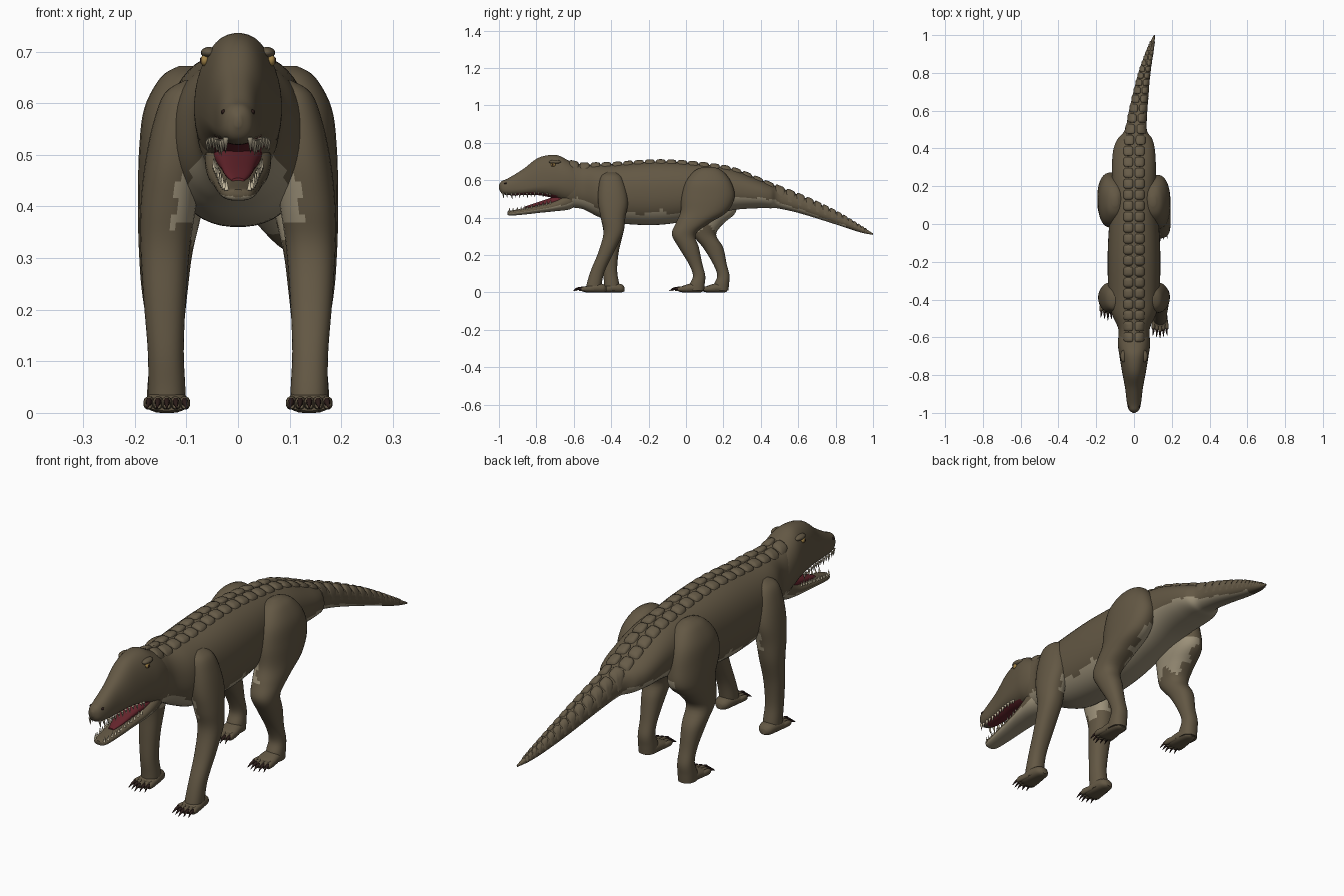
import bpy, bmesh, math
from mathutils import Vector, Matrix

if "Cube" in bpy.data.objects:
    bpy.data.objects.remove(bpy.data.objects["Cube"], do_unlink=True)


def material(name, rgb):
    m = bpy.data.materials.new(name)
    m.use_nodes = True
    m.diffuse_color = (*rgb, 1)
    m.node_tree.nodes["Principled BSDF"].inputs["Base Color"].default_value = (*rgb, 1)
    m.node_tree.nodes["Principled BSDF"].inputs["Roughness"].default_value = 0.9
    return m


HIDE = material("brown hide", (0.125, 0.097, 0.058))
BELLY = material("pale belly", (0.33, 0.28, 0.19))
SCUTE = material("scute brown", (0.135, 0.106, 0.065))
CLAW = material("dark claw", (0.025, 0.012, 0.01))
FLESH = material("mouth red", (0.13, 0.018, 0.025))
TOOTH = material("ivory tooth", (0.55, 0.48, 0.34))
EYE = material("amber eye", (0.35, 0.22, 0.06))


def finish(name, bm, *mats):
    bmesh.ops.recalc_face_normals(bm, faces=bm.faces)
    for f in bm.faces:
        f.smooth = True
    mesh = bpy.data.meshes.new(name)
    bm.to_mesh(mesh)
    bm.free()
    for m in mats:
        mesh.materials.append(m)
    mesh.set_sharp_from_angle(angle=math.radians(50))
    ob = bpy.data.objects.new(name, mesh)
    bpy.context.collection.objects.link(ob)
    return ob


def spline(stations, steps=5):
    """Smooth curve through all the stations."""
    pts = [stations[0], *stations, stations[-1]]
    out = []
    for a, b, c, d in zip(pts, pts[1:], pts[2:], pts[3:]):
        for i in range(steps):
            t = i / steps
            out.append([q + t / 2 * (r - p + t * (2*p - 5*q + 4*r - s + t * (3*(q - r) + s - p)))
                        for p, q, r, s in zip(a, b, c, d)])
    return out + [list(stations[-1])]


def power(v, e=0.88):
    return math.copysign(abs(v) ** e, v)


def add_loft(bm, stations, axis="Y", seg=32, steps=5):
    """Stations: x, y, z, half width, half height and optional lower half height."""
    rings = []
    for s in spline(stations, steps):
        x, y, z, w, h = s[:5]
        ring = []
        for k in range(seg):
            a = math.tau * (k + 0.5) / seg
            c, n = power(math.cos(a)), power(math.sin(a))
            r = s[5] if len(s) > 5 and n < 0 else h
            p = (x + w*c, y, z + r*n) if axis == "Y" else (x + w*c, y + r*n, z)
            ring.append(bm.verts.new((p[0], p[1], max(0, p[2]))))
        rings.append(ring)
    for p, q in zip(rings, rings[1:]):
        for k in range(seg):
            j = (k + 1) % seg
            bm.faces.new((p[k], p[j], q[j], q[k]))
    bm.faces.new(rings[0])
    bm.faces.new(rings[-1][::-1])


def loft(name, stations, mats, rule=None, **kw):
    bm = bmesh.new()
    add_loft(bm, stations, **kw)
    bmesh.ops.recalc_face_normals(bm, faces=bm.faces)
    bm.normal_update()
    for f in bm.faces:
        f.material_index = int(bool(rule and rule(f.calc_center_median(), f.normal)))
    return finish(name, bm, *mats)


def add_cone(bm, base, tip, r):
    base, tip = Vector(base), Vector(tip)
    d = tip - base
    turn = d.to_track_quat("Z", "Y").to_matrix().to_4x4()
    bmesh.ops.create_cone(bm, cap_ends=True, segments=8, radius1=r, radius2=0, depth=d.length,
                          matrix=Matrix.Translation((base + tip) / 2) @ turn)


def ball(name, at, size, mat):
    bm = bmesh.new()
    bmesh.ops.create_uvsphere(bm, u_segments=16, v_segments=10, radius=1,
                              matrix=Matrix.Translation(at) @ Matrix.Diagonal((*size, 1)))
    return finish(name, bm, mat)


# Neck, trunk and curving tail
BODY = [(0, -.7, .6, .06, .1), (0, -.62, .578, .08, .12), (0, -.55, .565, .085, .12),
        (0, -.47, .545, .12, .14), (0, -.38, .53, .135, .157), (0, -.2, .53, .14, .17),
        (0, -.05, .535, .135, .163), (0, .1, .545, .122, .14), (0, .25, .55, .118, .11),
        (0, .38, .53, .112, .08), (.005, .45, .515, .092, .065), (.01, .5, .505, .058, .057),
        (.025, .62, .467, .047, .047), (.055, .8, .398, .032, .034),
        (.088, .93, .34, .018, .018), (.108, 1, .312, .003, .004)]
FINE = spline(BODY, 8)


def section(y):
    for a, b in zip(FINE, FINE[1:]):
        if a[1] <= y <= b[1]:
            t = (y - a[1]) / (b[1] - a[1])
            return [p + t * (q - p) for p, q in zip(a, b)]
    return FINE[0] if y < 0 else FINE[-1]


def underside(c, n):
    x, y, z, w, h = section(c.y)
    limit = -0.62 if y < 0 else max(-0.62, -0.25 - abs(y - 0.38) * 1.3)
    return y < 0.86 and (c.z - z) / h < limit + 0.07 * math.sin(y * 31) + 0.04 * math.sin(y * 83)


loft("body_and_tail", BODY, (HIDE, BELLY), underside, seg=48, steps=8)


# Two rows of domed plates draped along the back
def back_z(x, y):
    cx, _, cz, w, h = section(y)
    u = min(1, abs(x - cx) / w) ** (1 / 0.88)
    return cz + h * power(math.sqrt(1 - u * u))


bm = bmesh.new()
y = -0.6
while y < 0.97:
    cx, _, _, w, _ = section(y)
    size = max(0.007, min(0.027, w * 0.48))
    for side in (-1, 1):
        mid = cx + side * size * 1.12
        rings = []
        for r, lift in ((1, -.006), (.93, .006), (.7, .011), (.3, .013)):
            ring = []
            for k in range(16):
                a = math.tau * k / 16
                px = mid + size * r * power(math.cos(a), 0.55)
                py = y + size * r * power(math.sin(a), 0.55)
                ring.append(bm.verts.new((px, py, back_z(px, py) + lift * min(1, size / 0.02))))
            rings.append(ring)
        for p, q in zip(rings, rings[1:]):
            for k in range(16):
                bm.faces.new((p[k - 1], p[k], q[k], q[k - 1]))
        bm.faces.new(rings[-1])
    y += size * 2.15
finish("back_plates", bm, SCUTE)

# Skull with a red palate, lower jaw and tongue
SKULL = [(0, -1, .565, .006, .01, .01), (0, -.985, .56, .026, .035, .03),
         (0, -.95, .555, .037, .056, .035), (0, -.87, .56, .047, .1, .04),
         (0, -.79, .575, .062, .145, .055), (0, -.7, .59, .077, .146, .088),
         (0, -.64, .59, .085, .122, .11), (0, -.58, .575, .08, .1, .1),
         (0, -.53, .57, .06, .06, .07)]
JAW = [(0, -.955, .425, .012, .008), (0, -.94, .424, .03, .013), (0, -.87, .433, .04, .017),
       (0, -.78, .448, .049, .022), (0, -.7, .464, .059, .03), (0, -.62, .495, .064, .05),
       (0, -.56, .53, .05, .05)]
loft("skull", SKULL, (HIDE, FLESH), lambda c, n: n.z < -.75 and -.95 < c.y < -.66, seg=40)
loft("lower_jaw", JAW, (HIDE, BELLY), lambda c, n: n.z < -.25)
loft("tongue", [(0, -.87, .45, .012, .005), (0, -.82, .464, .026, .01), (0, -.74, .482, .036, .018),
                (0, -.65, .5, .05, .03)], (FLESH,))


# Teeth along both jaws
def at_y(stations, y):
    return min(spline(stations, 12), key=lambda s: abs(s[1] - y))


bm = bmesh.new()
for side in (-1, 1):
    for i in range(13):
        x, y, z, w, h, low = at_y(SKULL, -.978 + i * .021)
        size = .034 - .008 * (i % 2) - .0008 * i
        root = z - low * .75
        add_cone(bm, (side * w * .8, y, root), (side * w * .83, y + .004, root - size), .006)
    for i in range(12):
        x, y, z, w, h = at_y(JAW, -.945 + i * .02)
        root = z + h * .6
        add_cone(bm, (side * w * .8, y, root), (side * w * .85, y + .003, root + .027 - .006 * (i % 2)), .005)
finish("teeth", bm, TOOTH)


# Legs: each side stands in its own stride
FORE = [(.09, -.4, .645, .012, .02), (.1, -.4, .62, .042, .055), (.113, -.395, .56, .052, .073),
        (.125, -.39, .48, .056, .08), (.135, -.39, .4, .054, .066), (.141, -.388, .32, .048, .053),
        (.142, -.425, .22, .041, .042), (.14, -.47, .12, .035, .038), (.138, -.49, .05, .036, .04),
        (.138, -.495, .01, .036, .042)]
HIND = [(.1, .12, .672, .015, .025), (.105, .12, .65, .045, .075), (.118, .12, .59, .064, .122),
        (.124, .118, .51, .068, .142), (.128, .095, .43, .066, .125), (.134, .035, .37, .06, .09),
        (.14, -.012, .31, .052, .064), (.142, .015, .24, .045, .054), (.14, .052, .15, .034, .036),
        (.14, .07, .09, .033, .033), (.14, .06, .045, .036, .04), (.14, .055, .01, .036, .042)]


def leg(name, stations, side, stride, start, foot_y):
    moved = [(side * x, y + stride * min(1, max(0, (start - z) / .25)), z, w, h)
             for x, y, z, w, h in stations]

    def inner(c, n):
        edge = .012 * math.sin(c.y * 70) + .01 * math.sin(c.z * 90)
        return c.x * side < .128 + edge and .35 + edge < c.z < .47 + edge

    loft(name + "_leg", moved, (HIDE, BELLY), inner, axis="Z")
    fx, fy = side * .138, foot_y
    toes, claws = bmesh.new(), bmesh.new()
    # Sole
    add_loft(toes, [(fx, fy + .055, .018, .014, .012), (fx, fy + .04, .022, .03, .022),
                    (fx, fy, .024, .038, .026), (fx, fy - .05, .018, .042, .018),
                    (fx, fy - .07, .014, .036, .01)], seg=20)
    # Toes and hooked claws
    for k in range(-2, 3):
        tx, ty = fx + k * .0175, fy - .075 + abs(k) * .007
        add_loft(toes, [(fx + k * .014, ty + .05, .018, .01, .012), (tx, ty, .019, .0105, .013),
                        (tx, ty - .018, .017, .007, .009)], seg=12, steps=3)
        add_loft(claws, [(tx, ty - .008, .021, .007, .009), (tx, ty - .03, .02, .005, .006),
                         (tx + k * .002, ty - .05, .008, .001, .001)], seg=8, steps=3)
    finish(name + "_foot", toes, HIDE)
    finish(name + "_claws", claws, CLAW)


leg("left_front", FORE, 1, 0, .3, -.48)
leg("right_front", FORE, -1, .1, .28, -.385)
leg("left_rear", HIND, 1, 0, .3, .035)
leg("right_rear", HIND, -1, .13, .52, .165)

# Eyes, brows and nostrils
for side, label in ((1, "left"), (-1, "right")):
    ball(label + "_eye", (side * .064, -.71, .683), (.009, .012, .011), EYE)
    ball(label + "_pupil", (side * .07, -.712, .683), (.004, .005, .007), CLAW)
    ball(label + "_brow", (side * .056, -.7, .698), (.016, .032, .011), HIDE)
    ball(label + "_nostril", (side * .028, -.966, .583), (.005, .008, .005), CLAW)
